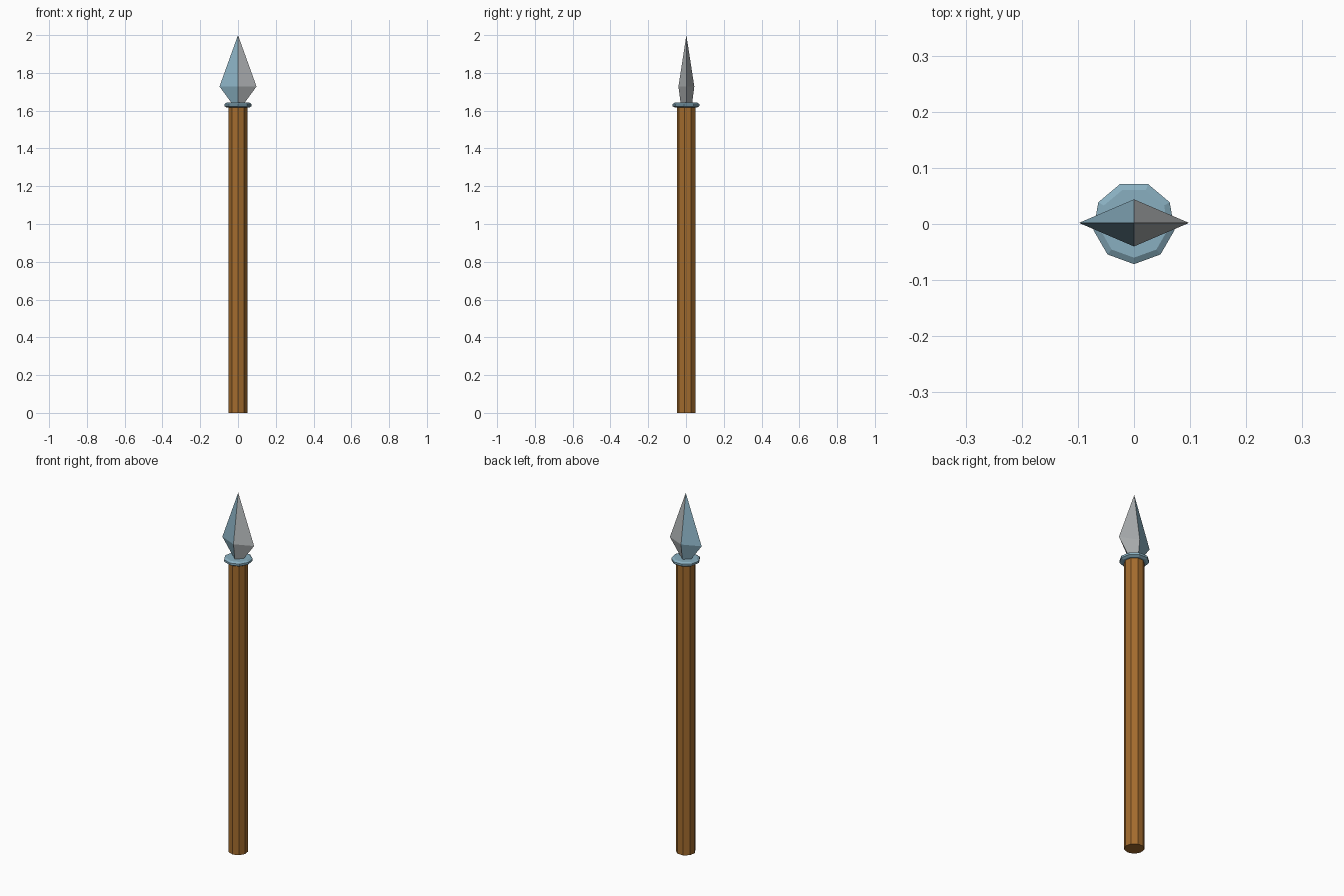
import bpy, bmesh, math

if "Cube" in bpy.data.objects:
    bpy.data.objects.remove(bpy.data.objects["Cube"])

CY = 0.002      # axis of the nine-sided parts, so the bounds are centred
SIDES = 9


def material(name, rgb):
    m = bpy.data.materials.new(name)
    m.diffuse_color = (*rgb, 1)
    m.use_nodes = True
    m.node_tree.nodes["Principled BSDF"].inputs["Base Color"].default_value = m.diffuse_color
    return m


wood = material("brown wood", (0.37, 0.15, 0.027))
blue = material("blue steel", (0.25, 0.43, 0.53))
grey = material("grey steel", (0.43, 0.45, 0.46))


def stack(name, rings, sides, mats, tip=None):
    """Bridge elliptical rings (rx, ry, z), first vertex facing the front."""
    bm = bmesh.new()
    loops = []
    for rx, ry, z in rings:
        angles = [-math.pi / 2 + 2 * math.pi * i / sides for i in range(sides)]
        loops.append([bm.verts.new((rx * math.cos(a), CY + ry * math.sin(a), z))
                      for a in angles])
    for a, b in zip(loops, loops[1:]):
        for i in range(sides):
            j = (i + 1) % sides
            bm.faces.new((a[i], a[j], b[j], b[i]))
    bm.faces.new(loops[0][::-1])
    if tip is None:
        bm.faces.new(loops[-1])
    else:
        top = bm.verts.new((0, CY, tip))
        for i in range(sides):
            bm.faces.new((loops[-1][i], loops[-1][(i + 1) % sides], top))
    # with two materials, the +x half takes the second one
    for f in bm.faces:
        f.material_index = int(len(mats) > 1 and f.calc_center_median().x > 0.001)
    bmesh.ops.recalc_face_normals(bm, faces=bm.faces[:])
    me = bpy.data.meshes.new(name)
    bm.to_mesh(me)
    bm.free()
    for m in mats:
        me.materials.append(m)
    ob = bpy.data.objects.new(name, me)
    bpy.context.collection.objects.link(ob)
    return ob


# wooden pole
stack("shaft", [(0.05, 0.05, 0), (0.05, 0.05, 1.625)], SIDES, [wood])

# bevelled ring under the blade
stack("collar", [(0.062, 0.062, 1.617), (0.0735, 0.0735, 1.624),
                 (0.0735, 0.0735, 1.635), (0.062, 0.062, 1.642)], SIDES, [blue])

# diamond-section blade, one half blue and one half grey
stack("blade", [(0.03, 0.03, 1.635), (0.098, 0.042, 1.728)], 4, [blue, grey], tip=2.0)
